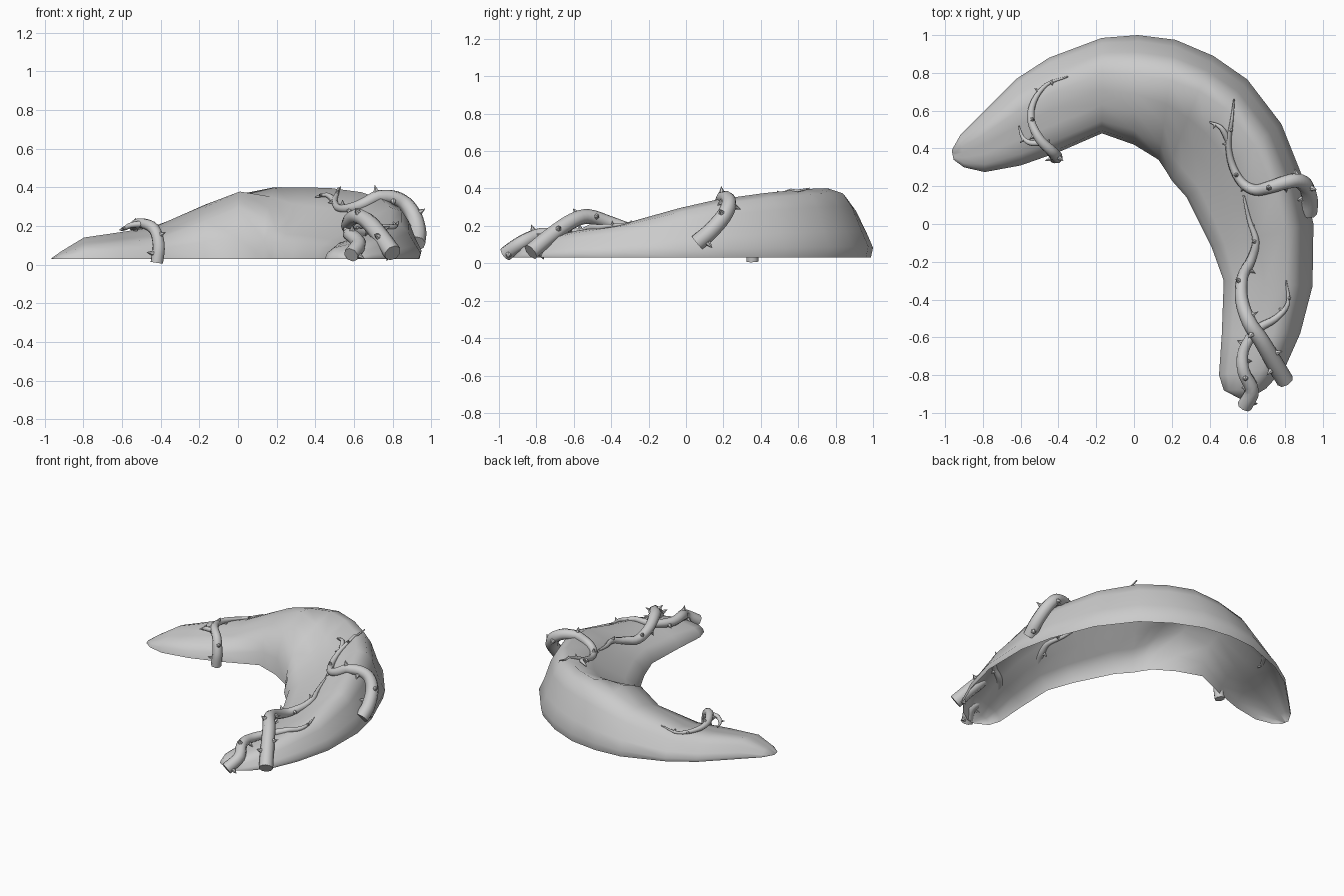
import bpy, bmesh, math
from mathutils import Vector, Matrix
from mathutils.bvhtree import BVHTree

if "Cube" in bpy.data.objects:
    bpy.data.objects.remove(bpy.data.objects["Cube"])


def finish(name, bm, angle=60):
    bmesh.ops.recalc_face_normals(bm, faces=bm.faces[:])
    me = bpy.data.meshes.new(name)
    bm.to_mesh(me)
    bm.free()
    ob = bpy.data.objects.new(name, me)
    bpy.context.collection.objects.link(ob)
    bpy.ops.object.select_all(action='DESELECT')
    ob.select_set(True)
    bpy.context.view_layer.objects.active = ob
    bpy.ops.object.shade_smooth_by_angle(angle=math.radians(angle))
    return ob


# Mound: hollow crescent shell lofted from cross-sections
# (outer x, outer y, inner x, inner y, height, scoop of the inner slope)
sections = [
    (-.965, .39, -.955, .34, .005, 0), (-.92, .47, -.90, .30, .04, 0),
    (-.80, .59, -.79, .275, .11, 0), (-.62, .77, -.60, .31, .137, 0),
    (-.45, .88, -.40, .38, .165, 0), (-.17, .985, -.17, .48, .28, 0),
    (.02, 1.0, 0, .42, .335, 0), (.22, .975, .13, .34, .37, .4),
    (.42, .89, .17, .28, .37, .8), (.60, .765, .20, .23, .365, 1),
    (.78, .53, .28, .14, .345, 1), (.90, .23, .35, 0, .31, 1),
    (.95, 0, .41, -.12, .265, .9), (.945, -.33, .475, -.30, .185, .5),
    (.88, -.58, .465, -.58, .145, .3), (.80, -.76, .45, -.80, .10, .2),
    (.70, -.87, .475, -.88, .06, 0), (.62, -.92, .56, -.925, .01, 0)]
# (fraction across from outer to inner edge, fraction of height, loss when scooped)
profile = [(.02, 0, 0), (0, .16, 0), (.055, .38, 0), (.155, .74, 0), (.235, .93, 0),
           (.37, 1, 0), (.54, .87, .13), (.70, .76, .23), (.87, .62, .27),
           (.97, .32, .1), (1, 0, 0)]
bm = bmesh.new()
rows = []
for ox, oy, ix, iy, h, scoop in sections:
    hump = .17 * math.exp(-((ox - .0) / .2) ** 2) if iy > .3 else 0   # inner bulge
    row = []
    for s, f, loss in profile:
        f += (hump if .5 < s < .95 else 0) - loss * scoop
        if .1 < s < .4:
            s *= 1 - .22 * scoop        # fuller outer shoulder
        row.append(bm.verts.new((ox + (ix - ox) * s, oy + (iy - oy) * s, .03 + h * f)))
    rows.append(row)
for a, b in zip(rows, rows[1:]):
    for i in range(len(profile) - 1):
        bm.faces.new((a[i], a[i + 1], b[i + 1], b[i]))
bm.faces.new(rows[0])
bm.faces.new(rows[-1])
bm.normal_update()
ground = BVHTree.FromBMesh(bm)
finish("mound", bm)


def smooth_path(pts, n=4):
    p = [Vector(q) for q in pts]
    p = [2 * p[0] - p[1]] + p + [2 * p[-1] - p[-2]]
    out = []
    for a, b, c, d in zip(p, p[1:], p[2:], p[3:]):
        for k in range(n):
            t = k / n
            out.append(.5 * (2 * b + (c - a) * t + (2 * a - 5 * b + 4 * c - d) * t * t
                             + (3 * b - a - 3 * c + d) * t ** 3))
    return out + [p[-2]]


def vine(name, pts, r0, r1=.004, sides=8, spacing=.07):
    path = smooth_path(pts)
    n = len(path) - 1
    radii = [r0 + (r1 - r0) * (i / n) ** 1.6 for i in range(n + 1)]
    # keep the outer two thirds of the stem on top of the mound
    for i, p in enumerate(path):
        hit = ground.ray_cast(Vector((p.x, p.y, 1)), Vector((0, 0, -1)))[0]
        if hit and i > n * .3:
            p.z = max(p.z, hit.z + .35 * radii[i])
    bm = bmesh.new()
    rings, since, count = [], spacing * .6, 0
    nrm = Vector((.3, .5, .8))
    for i, p in enumerate(path):
        tan = (path[min(i + 1, n)] - path[max(i - 1, 0)]).normalized()
        nrm = (nrm - tan * nrm.dot(tan)).normalized()
        bi = tan.cross(nrm)
        r = radii[i]
        rings.append([bm.verts.new(p + r * (nrm * math.cos(a) + bi * math.sin(a)))
                      for a in (2 * math.pi * k / sides for k in range(sides))])
        # thorns spiral round the stem
        since += (p - path[i - 1]).length if i else 0
        if since > spacing and i < n * .93:
            since, count = 0, count + 1
            a = count * 2.2
            d = nrm * math.cos(a) + bi * math.sin(a)
            size = .5 + .5 * r / .045
            m = Matrix.Translation(p + d * (r + .013 * size)) @ \
                d.to_track_quat('Z', 'Y').to_matrix().to_4x4()
            bmesh.ops.create_cone(bm, cap_ends=True, segments=6, radius1=.018 * size,
                                  radius2=0, depth=.04 * size, matrix=m)
    for a, b in zip(rings, rings[1:]):
        for k in range(sides):
            j = (k + 1) % sides
            bm.faces.new((a[k], a[j], b[j], b[k]))
    bm.faces.new(rings[0])
    bm.faces.new(rings[-1])
    finish(name, bm, 50)


# Vine over the left arm, with its side shoot
vine("left_vine", [(-.42, .355, .01), (-.41, .355, .10), (-.435, .385, .185), (-.50, .45, .215),
                   (-.545, .55, .20), (-.53, .65, .19), (-.46, .74, .185), (-.35, .78, .20)], .034)
vine("left_vine_shoot", [(-.49, .43, .21), (-.55, .43, .205), (-.59, .46, .185),
                         (-.61, .52, .18)], .017)

# Large vine hooked over the right arm, with its side shoot
vine("right_vine", [(.925, .06, .11), (.93, .13, .17), (.91, .20, .25), (.865, .23, .315),
                    (.80, .22, .348), (.72, .195, .345), (.64, .18, .295), (.57, .22, .26),
                    (.52, .31, .26), (.50, .42, .31), (.515, .53, .37), (.53, .66, .40)], .045)
vine("right_vine_shoot", [(.50, .44, .33), (.46, .51, .36), (.40, .54, .35)], .017)

# Two crossing vines at the front end of the right arm
vine("front_vine", [(.80, -.83, .06), (.735, -.72, .15), (.67, -.61, .225), (.61, -.52, .25),
                    (.57, -.40, .215), (.575, -.28, .18), (.62, -.19, .195), (.645, -.09, .21),
                    (.61, .02, .21), (.58, .15, .225)], .046, .006)
vine("front_low_vine", [(.585, -.965, .05), (.625, -.88, .11), (.58, -.78, .155),
                        (.58, -.67, .155), (.65, -.56, .165), (.75, -.50, .18),
                        (.815, -.42, .20), (.805, -.30, .205)], .04)
